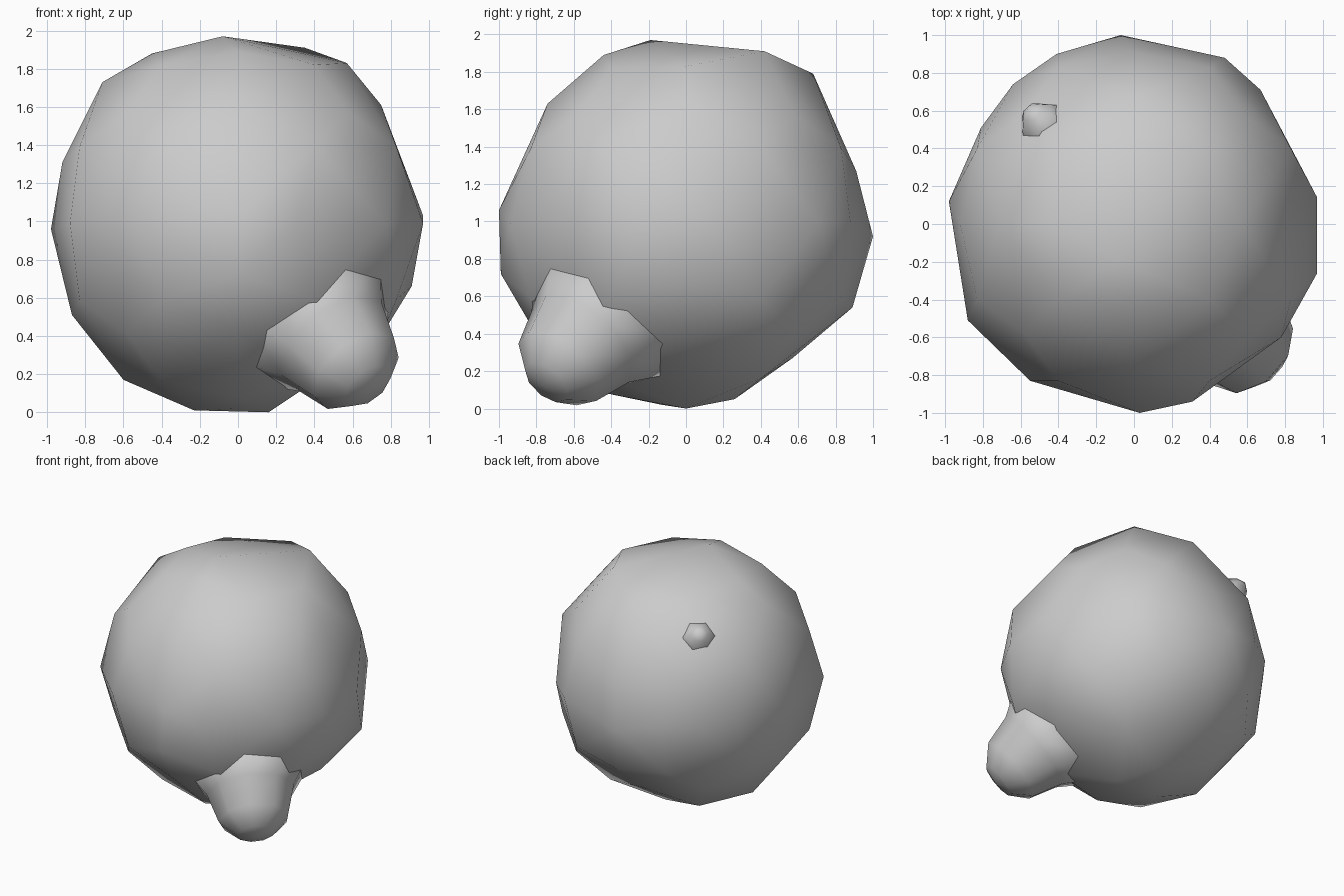
import bpy, bmesh, math
from mathutils import Vector
from itertools import permutations, product

if "Cube" in bpy.data.objects:
    bpy.data.objects.remove(bpy.data.objects["Cube"])

CENTRE = Vector((0, 0, 0.99))
AXIS = Vector((0.52, -0.57, -0.65)).normalized()


def finish(bm, name):
    bmesh.ops.recalc_face_normals(bm, faces=bm.faces[:])
    for f in bm.faces:
        f.smooth = True
    me = bpy.data.meshes.new(name)
    bm.to_mesh(me)
    bm.free()
    ob = bpy.data.objects.new(name, me)
    bpy.context.collection.objects.link(ob)
    return ob


# Outlines of the faceted ball: front (x, z), side (y, z), top (x, y)
front = [(0.57, 1.83), (0.75, 1.61), (0.91, 0.66), (0.75, 0.4), (0.16, 0.0),
         (-0.23, 0.01), (-0.6, 0.17), (-0.87, 0.51), (-0.92, 1.31),
         (-0.71, 1.73), (-0.45, 1.88)]
side = [(-0.99, 0.72), (-0.82, 0.43), (-0.42, 0.08), (-0.13, 0.02),
        (0.26, 0.05), (0.57, 0.27), (0.89, 0.54), (0.91, 1.27),
        (0.68, 1.79), (-0.44, 1.89), (-0.74, 1.63)]
top = [(0.48, 0.88), (0.67, 0.71), (0.97, -0.26), (0.78, -0.6), (0.31, -0.94),
       (-0.55, -0.83), (-0.88, -0.51), (-0.81, 0.51), (-0.64, 0.74), (-0.41, 0.9)]
points = [(x, 0, z) for x, z in front]
points += [(0, y, z) for y, z in side]
points += [(x, y, 0.99) for x, y in top]
# Extreme points
points += [(-0.08, -0.19, 1.97), (0.35, 0.42, 1.91), (0.97, 0.14, 1.03),
           (-0.98, 0.12, 0.96), (0.03, -1.0, 1.06), (-0.07, 1.0, 0.92)]
# Points filling the octants between the outlines
for s in product((-1, 1), repeat=3):
    for p in set(permutations((0.83, 0.4, 0.4))) | {(0.58, 0.58, 0.58)}:
        points.append(CENTRE + Vector([a * b for a, b in zip(s, p)]))

# Ball body
bm = bmesh.new()
for p in points:
    bm.verts.new(p)
res = bmesh.ops.convex_hull(bm, input=bm.verts[:])
bmesh.ops.delete(bm, geom=[v for v in bm.verts if not v.link_faces], context='VERTS')
finish(bm, "ball_body")


def stub(name, axis, profile, sides):
    """Closed turned stub; profile is (distance from ball centre, radius)."""
    u = axis.cross(Vector((0, 0, 1))).normalized()
    w = axis.cross(u)
    bm = bmesh.new()
    rings = []
    for t, r in profile:
        rings.append([bm.verts.new(CENTRE + axis * t + r * (
            u * math.cos(2 * math.pi * i / sides) + w * math.sin(2 * math.pi * i / sides)))
            for i in range(sides)])
    for a, b in zip(rings, rings[1:]):
        for i in range(sides):
            j = (i + 1) % sides
            bm.faces.new((a[i], a[j], b[j], b[i]))
    bm.faces.new(rings[0])
    tip = bm.verts.new(CENTRE + axis * (profile[-1][0] + 0.03))
    for i in range(sides):
        bm.faces.new((rings[-1][i], rings[-1][(i + 1) % sides], tip))
    return finish(bm, name)


# Flared spout at the lower front right
stub("spout", AXIS, [(0.75, 0.48), (0.98, 0.33), (1.2, 0.265), (1.32, 0.14)], 9)
# Small nub on the opposite side
stub("back_nub", -AXIS, [(0.85, 0.2), (1.0, 0.1), (1.05, 0.06)], 6)
